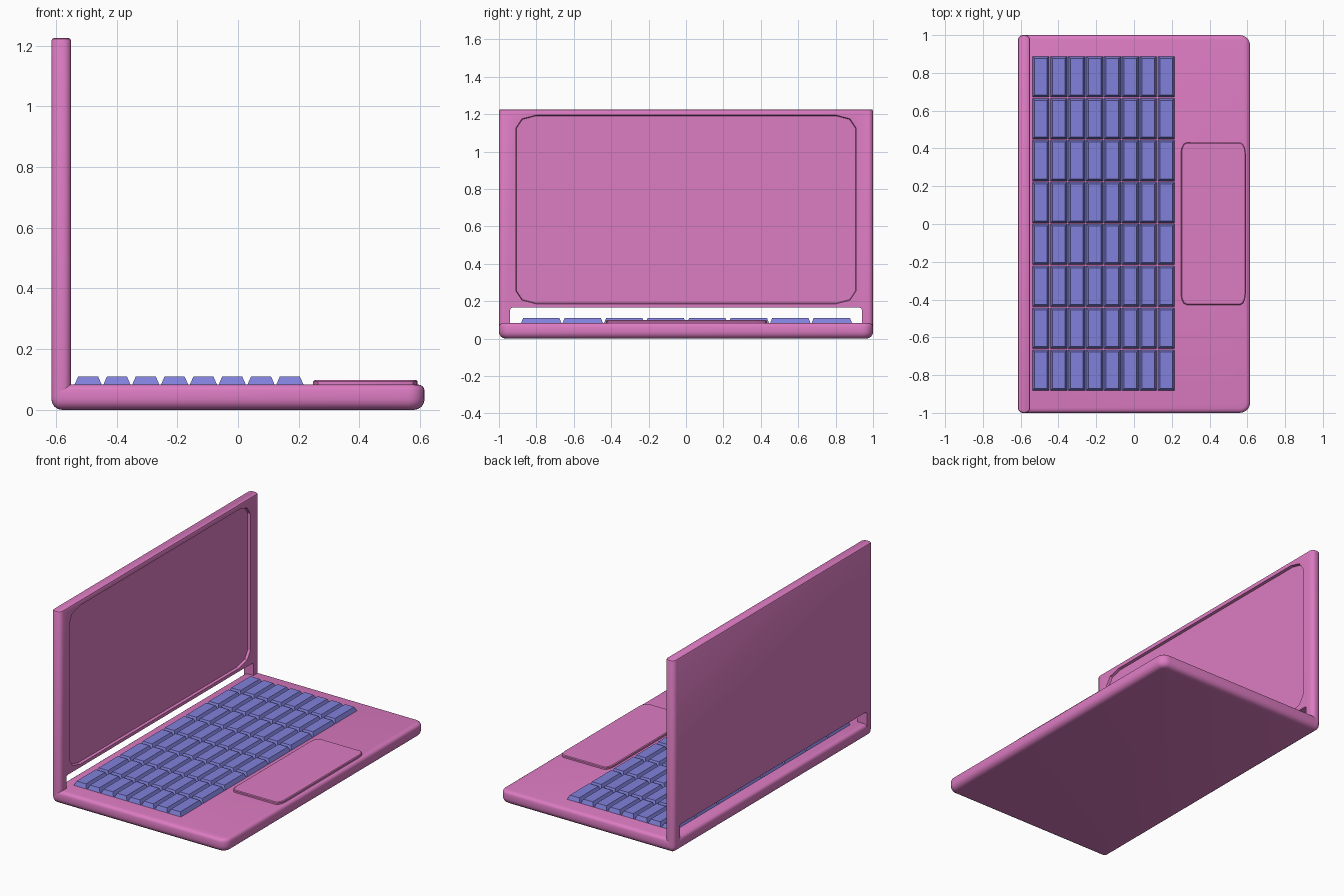
import bpy, bmesh, math

if "Cube" in bpy.data.objects:
    bpy.data.objects.remove(bpy.data.objects["Cube"])


def material(name, rgb):
    m = bpy.data.materials.new(name)
    m.diffuse_color = (*rgb, 1)
    m.use_nodes = True
    m.node_tree.nodes["Principled BSDF"].inputs["Base Color"].default_value = m.diffuse_color
    return m


PINK = material("body_pink", (0.72, 0.2, 0.54))
BLUE = material("key_blue", (0.22, 0.22, 0.72))


def outline(a0, a1, b0, b1, radii, seg):
    """Rounded rectangle; radii = (ra, rb) for low-a and high-a corners."""
    lo, hi = radii
    pts = []
    corners = [(a1, b1, -1, -1, hi), (a0, b1, 1, -1, lo), (a0, b0, 1, 1, lo), (a1, b0, -1, 1, hi)]
    for k, (a, b, sa, sb, (ra, rb)) in enumerate(corners):
        for i in range(seg + 1):
            t = math.pi / 2 * (k + i / seg)
            pts.append((a + sa * ra + ra * math.cos(t), b + sb * rb + rb * math.sin(t)))
    return pts


def loft(bm, rect, radii, seg, layers, axis='Z'):
    """Stack insets of a rounded rectangle; layers = [(height, inset)]."""
    a0, a1, b0, b1 = rect
    rings = []
    for h, d in layers:
        rr = [(max(ra - d, .002), max(rb - d, .002)) for ra, rb in radii]
        ring = outline(a0 + d, a1 - d, b0 + d, b1 - d, rr, seg)
        rings.append([bm.verts.new((a, b, h) if axis == 'Z' else (h, a, b)) for a, b in ring])
    n = len(rings[0])
    for r, s in zip(rings, rings[1:]):
        for i in range(n):
            bm.faces.new((r[i], r[(i + 1) % n], s[(i + 1) % n], s[i]))
    bm.faces.new(rings[0][::-1])
    bm.faces.new(rings[-1])


def finish(bm, name, mat, smooth=True):
    bmesh.ops.recalc_face_normals(bm, faces=bm.faces[:])
    me = bpy.data.meshes.new(name)
    bm.to_mesh(me)
    bm.free()
    ob = bpy.data.objects.new(name, me)
    bpy.context.collection.objects.link(ob)
    if mat:
        me.materials.append(mat)
    if smooth:
        bpy.ops.object.select_all(action='DESELECT')
        ob.select_set(True)
        bpy.context.view_layer.objects.active = ob
        bpy.ops.object.shade_smooth_by_angle(angle=math.radians(35))
    return ob


def part(name, rect, radii, seg, layers, mat=PINK, axis='Z', smooth=True):
    bm = bmesh.new()
    loft(bm, rect, radii, seg, layers, axis)
    return finish(bm, name, mat, smooth)


def cut(target, cutter):
    cutter.hide_render = True
    cutter.hide_viewport = True
    m = target.modifiers.new("cut", 'BOOLEAN')
    m.operation = 'DIFFERENCE'
    m.solver = 'EXACT'
    m.object = cutter


# base slab with rounded rim
R = 0.035
rim = [(R - R * math.cos(t), R - R * math.sin(t)) for t in (0, .4, .8, 1.2, math.pi / 2)]
top = [(0.065, 0), (0.075, 0.004), (0.081, 0.012), (0.084, 0.024)]
part("base", (-0.615, 0.615, -1, 1), [(0.03, 0.03), (0.055, 0.055)], 5, rim + top)

# lid with rounded uprights
lid = part("lid", (-0.615, -0.55, -1, 1), [(0.027, 0.027)] * 2, 5,
           [(0.045, 0), (1.217, 0), (1.223, 0.003), (1.226, 0.009)])

# screen recess and hinge gap
cut(lid, part("screen_cutter", (-0.91, 0.91, 0.185, 1.195), [(0.11, 0.07)] * 2, 2,
              [(-0.566, 0.004), (-0.55, 0), (-0.5, 0)], None, 'X', False))
cut(lid, part("gap_cutter", (-0.94, 0.94, -0.1, 0.165), [(0.012, 0.012)] * 2, 3,
              [(-0.7, 0), (-0.45, 0)], None, 'X', False))

# trackpad
part("trackpad", (0.248, 0.592, -0.428, 0.432), [(0.03, 0.06)] * 2, 3,
     [(0.07, 0), (0.094, 0), (0.098, 0.005)])

# keyboard: 8 x 8 tapered keys
bm = bmesh.new()
for i in range(8):
    for j in range(8):
        x, y = -0.494 + 0.095 * i, -0.774 + 0.222 * j
        lower = [bm.verts.new((x + sx * .046, y + sy * .109, 0.08))
                 for sx, sy in ((-1, -1), (1, -1), (1, 1), (-1, 1))]
        upper = [bm.verts.new((x + sx * .033, y + sy * .097, 0.11))
                 for sx, sy in ((-1, -1), (1, -1), (1, 1), (-1, 1))]
        bm.faces.new(lower[::-1])
        bm.faces.new(upper)
        for k in range(4):
            bm.faces.new((lower[k], lower[(k + 1) % 4], upper[(k + 1) % 4], upper[k]))
finish(bm, "keys", BLUE, False)
